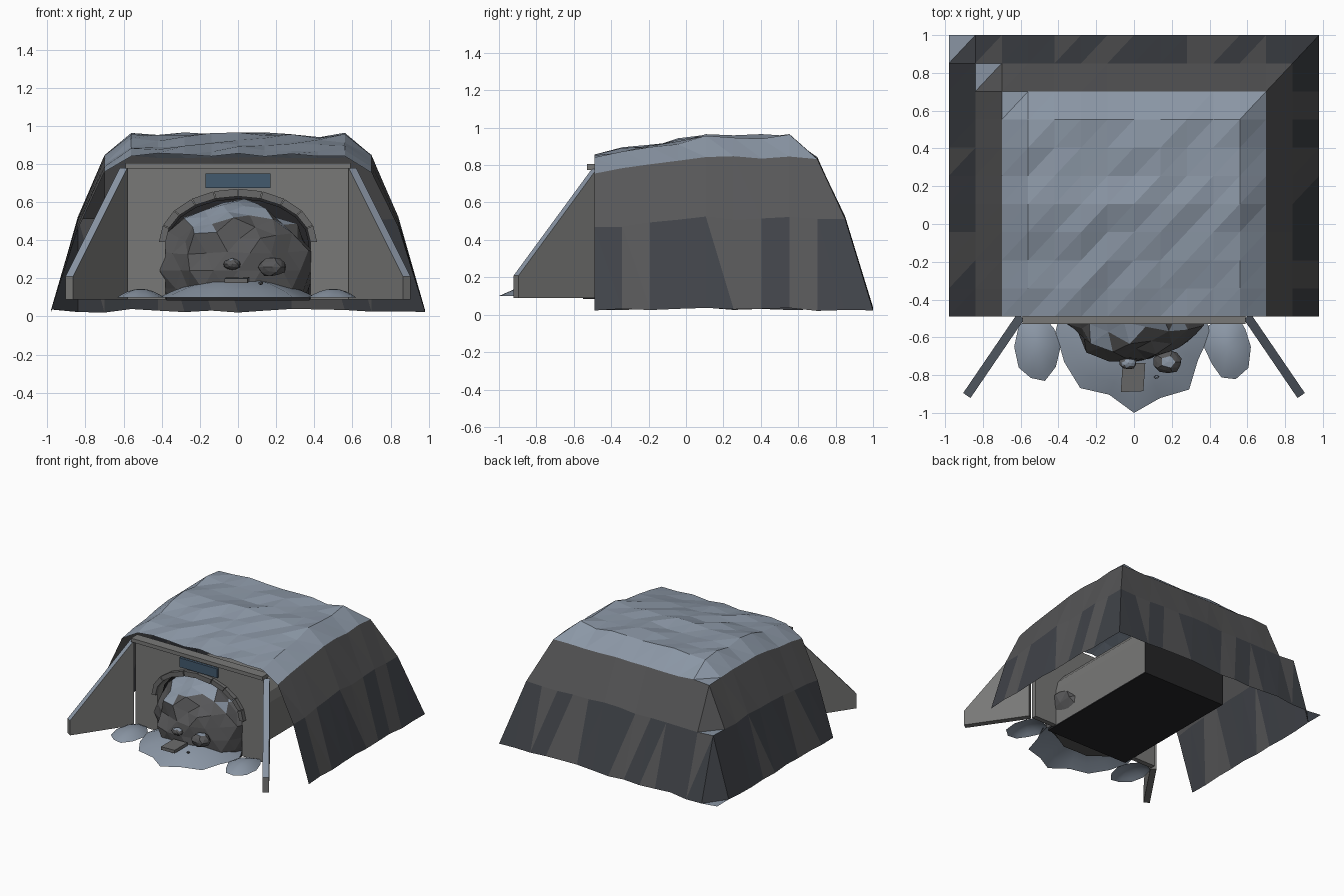
import bpy, bmesh, math, random
from mathutils import Vector

if "Cube" in bpy.data.objects:
    bpy.data.objects.remove(bpy.data.objects["Cube"])

random.seed(7)


def material(name, r, g, b):
    m = bpy.data.materials.new(name)
    m.diffuse_color = (r, g, b, 1)
    m.use_nodes = True
    m.node_tree.nodes["Principled BSDF"].inputs["Base Color"].default_value = m.diffuse_color
    return m


PALE = material("pale_dust", 0.26, 0.31, 0.38)
ROCK = material("grey_rock", 0.095, 0.095, 0.098)
DARK = material("dark_rock", 0.052, 0.057, 0.067)
CONC = material("concrete", 0.19, 0.19, 0.185)
STONE = material("arch_stone", 0.14, 0.14, 0.14)
BLACK = material("tunnel_black", 0.018, 0.018, 0.02)
BLUE = material("sign_blue", 0.055, 0.1, 0.155)


def finish(name, bm, mats, recalc=True, top_z=None):
    """Make the object; faces pointing up beyond top_z take the second material."""
    if recalc:
        bmesh.ops.recalc_face_normals(bm, faces=bm.faces)
    bm.normal_update()
    if top_z is not None:
        for f in bm.faces:
            f.material_index = int(f.normal.z > top_z)
    me = bpy.data.meshes.new(name)
    bm.to_mesh(me)
    bm.free()
    for m in mats:
        me.materials.append(m)
    ob = bpy.data.objects.new(name, me)
    bpy.context.collection.objects.link(ob)
    return ob


def prism(name, pts, vec, mats, top_z=None):
    """Extrude a planar outline of 3D points along vec."""
    bm = bmesh.new()
    face = bm.faces.new([bm.verts.new(p) for p in pts])
    res = bmesh.ops.extrude_face_region(bm, geom=[face], use_keep_orig=True)
    moved = [v for v in res["geom"] if isinstance(v, bmesh.types.BMVert)]
    bmesh.ops.translate(bm, verts=moved, vec=vec)
    return finish(name, bm, mats, True, top_z)


def box(name, x0, x1, y0, y1, z0, z1, mats):
    return prism(name, [(x0, y0, z0), (x1, y0, z0), (x1, y0, z1), (x0, y0, z1)],
                 (0, y1 - y0, 0), mats)


def rock(name, centre, radii, subdiv, rough, floor=0.1):
    bm = bmesh.new()
    bmesh.ops.create_icosphere(bm, subdivisions=subdiv, radius=1)
    for v in bm.verts:
        k = 1 + random.uniform(-rough, rough)
        v.co = Vector([c + r * q * k for c, r, q in zip(centre, radii, v.co)])
        v.co.z = max(v.co.z, floor)
    return finish(name, bm, [ROCK, PALE], True, 0.8)


def drift(name, centre, rx, ry, h, n, rough):
    """Low dome of loose spoil with a ragged rim."""
    bm = bmesh.new()
    rim = [1 + random.uniform(-rough, rough * 0.4) for _ in range(n)]
    rim[round(n * 0.75)] = 1
    rings = []
    for t in (1, 0.8, 0.55, 0.28):
        z = 0.1 + h * (1 - t * t)
        rings.append([bm.verts.new((centre[0] + rx * t * rim[i] * math.cos(math.tau * i / n),
                                    centre[1] + ry * t * rim[i] * math.sin(math.tau * i / n), z))
                      for i in range(n)])
    top = bm.verts.new((centre[0], centre[1], 0.1 + h))
    for i in range(n):
        j = (i + 1) % n
        for a, b in zip(rings, rings[1:]):
            bm.faces.new((a[i], a[j], b[j], b[i]))
        bm.faces.new((rings[-1][i], rings[-1][j], top))
    ob = finish(name, bm, [PALE], False)
    for p in ob.data.polygons:
        p.use_smooth = True
    return ob


# Earth mound: triangulated height grid, open at the front and underneath
NX, NY = 14, 10
levels = [0.03, 0.515, 0.84, 0.95]
bm = bmesh.new()
grid = []
for j in range(NY + 1):
    row = []
    for i in range(NX + 1):
        x, y = -0.98 + 1.96 * i / NX, -0.49 + 1.49 * j / NY
        d = min(i, NX - i, NY - j, 3)
        z = levels[d]
        if d:
            z *= 1 - 0.1 * min(max((0.1 - y) / 0.59, 0), 1)
        z += random.uniform(-1, 1) * (0.017 if d == 3 else 0.01)
        row.append(bm.verts.new((x, y, z)))
    grid.append(row)
for j in range(NY):
    for i in range(NX):
        a, b, c, d = grid[j][i], grid[j][i + 1], grid[j + 1][i + 1], grid[j + 1][i]
        for tri in ((a, b, c), (a, c, d)):
            f = bm.faces.new(tri)
            f.normal_update()
            low = min(i, NX - 1 - i, NY - 1 - j) == 0
            # pale on gentle slopes, grey band above a darker patchy foot
            f.material_index = 0 if f.normal.z > 0.6 else (
                2 if low and random.random() < 0.8 else 1)
finish("earth_mound", bm, [PALE, ROCK, DARK], False)


# Arch outline shared by the headwall, tunnel and stone ring
def arch(rx, rz, n=10, spring=0.39):
    return [(rx * math.cos(math.pi * k / n), spring + rz * math.sin(math.pi * k / n))
            for k in range(n + 1)]


inner, outer = arch(0.38, 0.24), arch(0.415, 0.28)
opening = [(0.38, 0.09)] + inner + [(-0.38, 0.09)]

# Headwall with arched opening, and its coping
wall = [(-0.58, 0.09), (-0.58, 0.79), (0.58, 0.79), (0.58, 0.09)] + opening
prism("headwall", [(x, -0.49, z) for x, z in wall], (0, 0.04, 0), [CONC])
box("coping", -0.59, 0.59, -0.53, -0.45, 0.775, 0.805, [CONC])

# Tunnel lining: walls and vault in concrete, closed back end and floor in black
bm = bmesh.new()
front = [bm.verts.new((x, -0.49, z)) for x, z in opening]
back = [bm.verts.new((x, 0.58, z)) for x, z in opening]
for k in range(len(opening) - 1):
    bm.faces.new((front[k], front[k + 1], back[k + 1], back[k]))
bm.faces.new(back).material_index = 1
finish("tunnel_lining", bm, [CONC, BLACK])
box("tunnel_floor", -0.375, 0.375, -0.55, 0.58, 0.085, 0.1, [BLACK])
# dark inner skin, so the gap above the rubble reads as shadow
bm = bmesh.new()
skin = [[bm.verts.new((x * 0.98, y, 0.1 + (z - 0.1) * 0.98)) for x, z in opening]
        for y in (-0.44, 0.57)]
for k in range(len(opening) - 1):
    bm.faces.new((skin[0][k], skin[0][k + 1], skin[1][k + 1], skin[1][k]))
bm.faces.new(skin[1])
finish("tunnel_shadow_skin", bm, [BLACK])

# Stone ring around the arch, with narrow joints
for k in range(10):
    def lerp(ring, t):
        return tuple(p + (q - p) * t for p, q in zip(ring[k], ring[k + 1]))
    quad = [lerp(inner, 0.02), lerp(outer, 0.02), lerp(outer, 0.98), lerp(inner, 0.98)]
    y = -0.525 + 0.006 * (k % 2)
    prism(f"arch_stone_{k + 1}", [(x, y, z) for x, z in quad], (0, 0.05, 0), [STONE])

# Splayed wing walls with pale sloping tops
for s, side in ((-1, "left"), (1, "right")):
    a, b = Vector((0.60 * s, -0.49, 0)), Vector((0.885 * s, -0.908, 0))
    n = Vector((b.y - a.y, a.x - b.x, 0)).normalized() * 0.047
    a, b = a - n / 2, b - n / 2
    pts = [(a.x, a.y, 0.09), (b.x, b.y, 0.09), (b.x, b.y, 0.21), (a.x, a.y, 0.78)]
    prism(f"wing_wall_{side}", pts, n, [CONC, PALE], 0.4)

# Blue sign plate
box("sign_plate", -0.17, 0.17, -0.51, -0.488, 0.675, 0.75, [BLUE])

# Rubble plug, loose stones and a fallen slab
rock("rubble_plug", (0, -0.38, 0.24), (0.4, 0.345, 0.36), 3, 0.085)
rock("stone_small", (-0.03, -0.735, 0.275), (0.045, 0.035, 0.03), 2, 0.08)
rock("stone_large", (0.18, -0.73, 0.26), (0.075, 0.06, 0.052), 2, 0.1)
rock("pebble", (0.12, -0.81, 0.175), (0.015, 0.01, 0.01), 1, 0.1)
prism("fallen_slab", [(-0.07, -0.89, 0.175), (0.05, -0.885, 0.175),
                      (0.05, -0.885, 0.2), (-0.07, -0.89, 0.2)], (0.01, 0.15, 0.008), [STONE])

# Spoil drifts on the ground
drift("spoil_centre", (0, -0.57), 0.41, 0.43, 0.105, 16, 0.18)
drift("spoil_left", (-0.51, -0.65), 0.125, 0.19, 0.045, 10, 0.14)
drift("spoil_right", (0.5, -0.65), 0.125, 0.18, 0.045, 10, 0.14)
